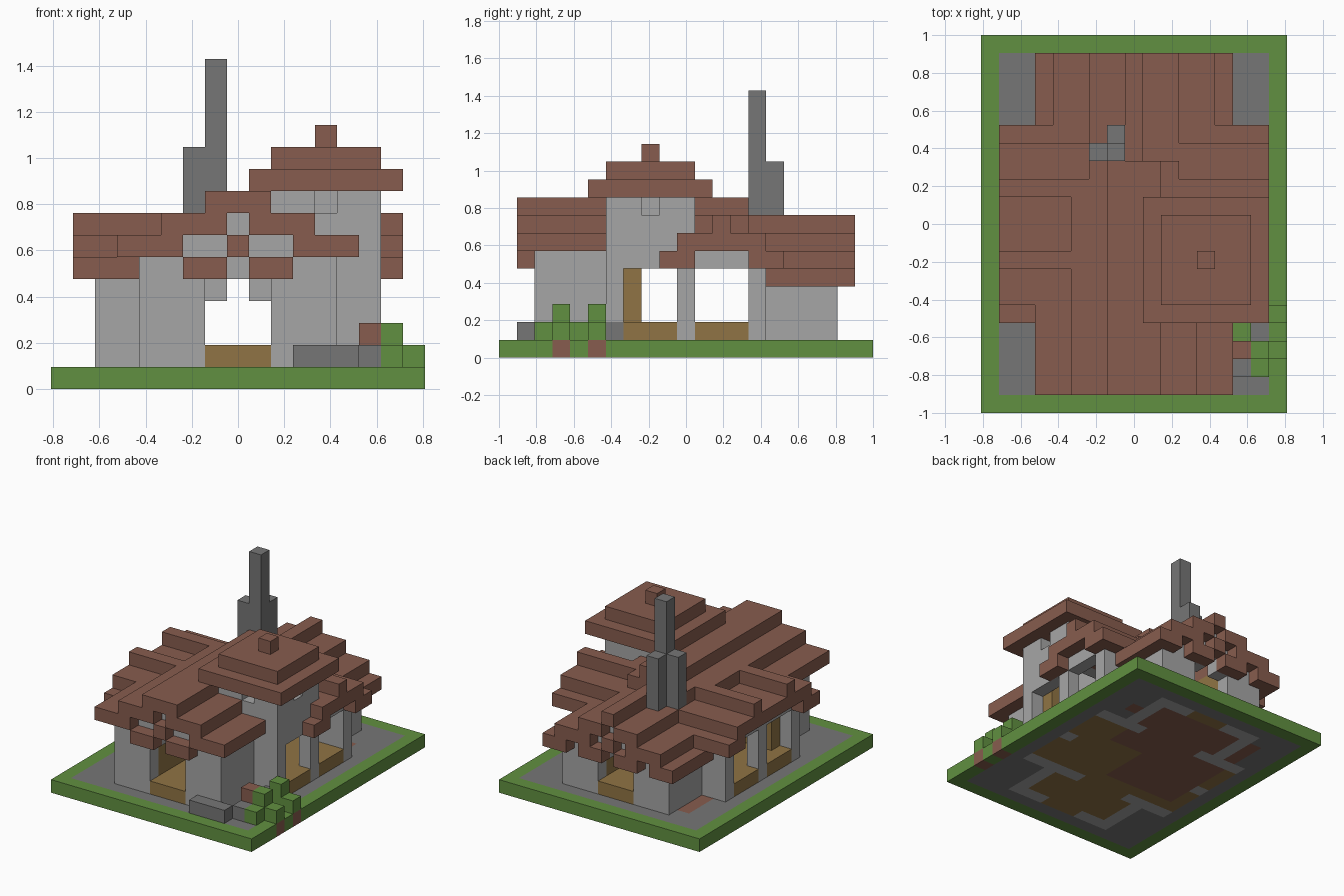
import bpy
import bmesh

UNIT = 2 / 21
WIDE, DEEP = 17, 21
cells = {}

cube = bpy.data.objects.get("Cube")
if cube:
    bpy.data.objects.remove(cube, do_unlink=True)


def fill(part, x, y, z, mirror=False):
    """Fill a block of grid cells with a part; None carves it away."""
    for i in range(*x):
        for j in range(*y):
            for k in range(*z):
                for column in ({i, WIDE - 1 - i} if mirror else {i}):
                    if part:
                        cells[column, j, k] = part
                    else:
                        cells.pop((column, j, k), None)


# Ground slab
fill("grass_border", (0, WIDE), (0, DEEP), (0, 1))
fill("paving", (1, 16), (1, 20), (0, 1))
fill("paving_tile", (3, 4), (16, 17), (0, 1), mirror=True)

# Floors
fill("wood_floor", (5, 12), (2, 19), (0, 2))
fill("wood_floor", (2, 15), (7, 14), (0, 2))
fill("floor_underlay", (3, 9), (8, 18), (0, 1))
fill("floor_underlay", (9, 12), (12, 18), (0, 1))

# Wooden inner partitions
fill("inner_partition", (6, 7), (3, 8), (2, 6), mirror=True)
fill("inner_partition", (3, 7), (7, 8), (2, 6), mirror=True)
fill("inner_partition", (6, 7), (14, 18), (2, 5), mirror=True)

# Front wing walls with arched door
fill("front_wall", (4, 5), (2, 6), (0, 6), mirror=True)
fill("front_wall", (4, 7), (2, 3), (0, 6), mirror=True)
fill("front_wall", (7, 8), (2, 3), (5, 6), mirror=True)
fill("front_wall", (5, 12), (2, 3), (6, 7))
fill("front_wall", (7, 10), (2, 3), (7, 8))

# Back wing walls with arched door
fill("back_wall", (4, 5), (15, 19), (0, 5), mirror=True)
fill("back_wall", (4, 7), (18, 19), (0, 5), mirror=True)
fill("back_wall", (7, 8), (18, 19), (4, 5), mirror=True)
fill("back_wall", (5, 12), (18, 19), (5, 6))
fill("back_wall", (7, 10), (18, 19), (6, 7))

# Side wing walls with posts and wide openings
for row in (6, 14):
    fill("side_wall", (2, 6), (row, row + 1), (0, 5), mirror=True)
fill("side_wall", (2, 3), (10, 11), (0, 5), mirror=True)
fill("side_wall", (2, 3), (6, 15), (5, 6), mirror=True)

# Main roof with its long ridge
fill("main_roof", (3, 6), (1, 13), (6, 7), mirror=True)
fill("main_roof", (5, 8), (1, 13), (7, 8), mirror=True)
fill("main_roof", (6, 11), (13, 14), (7, 8))
fill("main_roof", (7, 10), (1, 14), (8, 9))

# Front gable lattice
fill("gable_trim", (8, 9), (1, 2), (6, 7))
fill("gable_trim", (6, 8), (1, 2), (5, 6), mirror=True)

# Lower back roof
fill("back_roof", (3, 5), (15, 20), (4, 5), mirror=True)
fill("back_roof", (4, 7), (15, 20), (5, 6), mirror=True)
fill("back_roof", (6, 8), (13, 20), (6, 7), mirror=True)
fill("back_roof", (8, 9), (13, 20), (7, 8))

# Back gable lattice
fill("gable_trim", (8, 9), (19, 20), (5, 6))
fill("gable_trim", (6, 8), (19, 20), (4, 5), mirror=True)

# Rear slope shared by both side wings
fill("side_roof", (1, 6), (12, 13), (7, 8), mirror=True)
fill("side_roof", (1, 6), (12, 15), (6, 7), mirror=True)
fill("side_roof", (1, 6), (14, 16), (5, 6), mirror=True)

# Left wing: second gable and the valley between
fill("side_roof", (1, 6), (8, 9), (7, 8))
fill("side_roof", (1, 6), (6, 12), (6, 7))
fill("side_roof", (1, 6), (5, 7), (5, 6))

# Right wing: roof stepping down beside the tower
fill("side_roof", (11, 16), (11, 12), (6, 7))
fill("side_roof", (15, 16), (10, 12), (6, 7))
fill("side_roof", (15, 16), (9, 11), (5, 6))

# Tower walls, hollow, with two small windows
fill("tower_wall", (10, 15), (6, 7), (0, 6))
fill("tower_wall", (14, 15), (6, 11), (5, 6))
fill("tower_wall", (10, 15), (6, 11), (6, 9))
fill(None, (11, 14), (7, 10), (6, 9))
fill(None, (12, 13), (6, 7), (8, 9))
fill(None, (14, 15), (8, 9), (8, 9))

# Tower roof and finial
for inset, level in enumerate((9, 10)):
    fill("tower_roof", (9 + inset, 16 - inset), (5 + inset, 12 - inset), (level, level + 1))
fill("tower_finial", (12, 13), (8, 9), (11, 12))

# Chimney
fill("chimney", (6, 8), (14, 15), (6, 11))
fill("chimney", (7, 8), (15, 16), (6, 11))
fill("chimney", (7, 8), (14, 15), (6, 15))

# Low garden wall
fill("garden_wall", (11, 14), (1, 2), (1, 2))
fill("garden_wall", (14, 15), (2, 7), (1, 2))

# Shrubs, flower pot and stems
fill("flower_pot", (14, 15), (3, 4), (2, 3))
fill("shrub", (14, 15), (4, 5), (1, 2))
fill("shrub", (15, 16), (2, 4), (1, 2))
for row in (3, 5):
    fill("shrub", (15, 16), (row, row + 1), (1, 3))
    fill("shrub", (16, 17), (row, row + 1), (1, 2))
    fill("shrub_stem", (16, 17), (row, row + 1), (0, 1))


# Flat colours
def make_material(name, color):
    mat = bpy.data.materials.new(name)
    mat.use_nodes = True
    mat.diffuse_color = (*color, 1)
    mat.node_tree.nodes["Principled BSDF"].inputs["Base Color"].default_value = (*color, 1)
    return mat


grass = make_material("grass green", (.12, .28, .052))
clay = make_material("clay brown", (.245, .108, .077))
stone = make_material("dark stone", (.18, .18, .18))
plaster = make_material("light plaster", (.38, .38, .38))
wood = make_material("golden wood", (.28, .175, .058))

palette = {
    grass: ("grass_border", "shrub"),
    stone: ("paving", "chimney", "garden_wall"),
    wood: ("wood_floor", "inner_partition"),
    plaster: ("front_wall", "back_wall", "side_wall", "tower_wall"),
    clay: ("paving_tile", "floor_underlay", "main_roof", "back_roof", "side_roof",
           "gable_trim", "tower_roof", "tower_finial", "flower_pot", "shrub_stem"),
}


def cell_faces(cell):
    """Yield the outward corner loops of a cell's uncovered sides."""
    for axis in range(3):
        for side in (0, 1):
            near = list(cell)
            near[axis] += 2 * side - 1
            if tuple(near) in cells:
                continue
            loop = []
            for a, b in ((0, 0), (1, 0), (1, 1), (0, 1)):
                corner = list(cell)
                corner[axis] += side
                corner[(axis + 1) % 3] += a
                corner[(axis + 2) % 3] += b
                loop.append(tuple(corner))
            yield loop if side else loop[::-1]


def build_part(name, mat):
    bm = bmesh.new()
    verts = {}
    for cell in [c for c, part in cells.items() if part == name]:
        for loop in cell_faces(cell):
            for x, y, z in loop:
                if (x, y, z) not in verts:
                    place = ((x - WIDE / 2) * UNIT, (y - DEEP / 2) * UNIT, z * UNIT)
                    verts[x, y, z] = bm.verts.new(place)
            bm.faces.new([verts[corner] for corner in loop])
    # Merge flat neighbouring squares
    bmesh.ops.dissolve_limit(bm, angle_limit=.01, verts=bm.verts, edges=bm.edges)
    mesh = bpy.data.meshes.new(name)
    bm.to_mesh(mesh)
    bm.free()
    mesh.materials.append(mat)
    bpy.context.collection.objects.link(bpy.data.objects.new(name, mesh))


for mat, names in palette.items():
    for name in names:
        build_part(name, mat)
